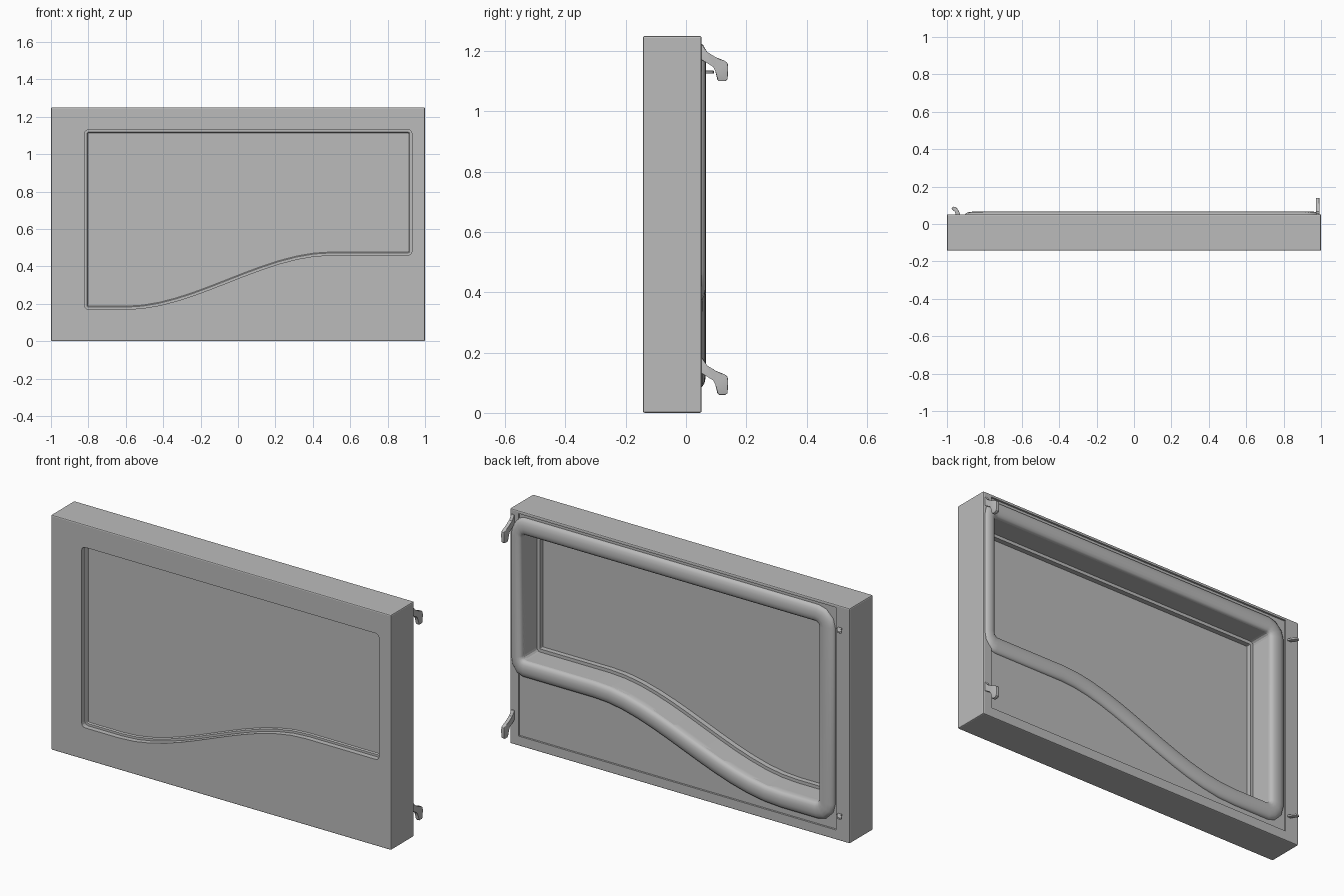
import bpy, bmesh, math
from mathutils import Vector

if "Cube" in bpy.data.objects:
    bpy.data.objects.remove(bpy.data.objects["Cube"], do_unlink=True)

grey = bpy.data.materials.new("plain grey")
grey.use_nodes = True
grey.diffuse_color = (0.5, 0.5, 0.5, 1)
grey.node_tree.nodes["Principled BSDF"].inputs["Base Color"].default_value = (0.5, 0.5, 0.5, 1)

LEFT, RIGHT, TOP, LOW, HIGH = -0.82, 0.93, 1.13, 0.17, 0.46


def finish(name, bm, smooth=False):
    bmesh.ops.recalc_face_normals(bm, faces=bm.faces)
    mesh = bpy.data.meshes.new(name)
    bm.to_mesh(mesh)
    bm.free()
    mesh.materials.append(grey)
    ob = bpy.data.objects.new(name, mesh)
    bpy.context.collection.objects.link(ob)
    if smooth:
        bpy.ops.object.select_all(action='DESELECT')
        bpy.context.view_layer.objects.active = ob
        ob.select_set(True)
        bpy.ops.object.shade_smooth_by_angle(angle=math.radians(35))
    return ob


def box(name, x, y, z, bevel=0.0):
    bm = bmesh.new()
    bmesh.ops.create_cube(bm, size=1)
    for v in bm.verts:
        v.co = [lo + (c + 0.5) * (hi - lo) for c, (lo, hi) in zip(v.co, (x, y, z))]
    if bevel:
        bmesh.ops.bevel(bm, geom=bm.edges[:], offset=bevel, segments=2, profile=0.5, affect='EDGES')
    return finish(name, bm)


def window_path():
    """Counter-clockwise window outline: rounded corners and a wavy lower edge."""
    r = 0.02
    pts = []

    def corner(cx, cz, start):
        for i in range(4):
            a = math.radians(start + 30 * i)
            pts.append(Vector((cx + r * math.cos(a), cz + r * math.sin(a))))

    corner(LEFT + r, LOW + r, 180)
    for i in range(13):
        t = i / 12
        pts.append(Vector((-0.6 + 1.1 * t, LOW + (HIGH - LOW) * t * t * (3 - 2 * t))))
    corner(RIGHT - r, HIGH + r, 270)
    corner(RIGHT - r, TOP - r, 0)
    corner(LEFT + r, TOP - r, 90)
    return pts


PATH = window_path()


def outline(offset):
    """Window outline pushed outward by offset; tighter on the hook side."""
    out = []
    for i, p in enumerate(PATH):
        a = (p - PATH[i - 1]).normalized()
        b = (PATH[(i + 1) % len(PATH)] - p).normalized()
        n = Vector((a.y + b.y, -a.x - b.x)).normalized()
        q = p + n * offset / n.dot(Vector((a.y, -a.x)))
        if q.x > RIGHT:
            q.x = RIGHT + (q.x - RIGHT) * 0.72
        out.append(q)
    return out


def loft(name, rings, capped, smooth=False):
    """Skin (offset, y) rings; capped fills both ends, otherwise the section closes."""
    bm = bmesh.new()
    loops = [[bm.verts.new((p.x, y, p.y)) for p in outline(o)] for o, y in rings]
    pairs = list(zip(loops, loops[1:]))
    if not capped:
        pairs.append((loops[-1], loops[0]))
    for a, b in pairs:
        for i in range(len(a)):
            bm.faces.new((a[i - 1], a[i], b[i], b[i - 1]))
    if capped:
        bm.faces.new(loops[0])
        bm.faces.new(loops[-1])
    return finish(name, bm, smooth)


def plate(name, profile, place, bevel):
    """Thin bevelled plate from a 2D profile; place maps (u, v, side) to a position."""
    bm = bmesh.new()
    a, b = [[bm.verts.new(place(u, v, s)) for u, v in profile] for s in (-1, 1)]
    bm.faces.new(a)
    bm.faces.new(b)
    for i in range(len(a)):
        bm.faces.new((a[i - 1], a[i], b[i], b[i - 1]))
    rims = [e for e in bm.edges if (e.verts[0] in a) == (e.verts[1] in a)]
    bmesh.ops.bevel(bm, geom=rims, offset=bevel, segments=2, profile=0.5, affect='EDGES')
    return finish(name, bm, True)


# Main door slab, with window opening and shallow rear pocket cut out
body = box("door_body", (-1, 1), (-0.143, 0.052), (0, 1.25), 0.006)
cutters = [loft("opening_cutter", [(0, -0.3), (0, 0.3)], True),
           box("pocket_cutter", (-0.92, 0.95), (0.042, 0.3), (0.052, 1.235))]
bpy.context.view_layer.objects.active = body
for c in cutters:
    c.hide_render = True
    mod = body.modifiers.new("cut", 'BOOLEAN')
    mod.object = c
    mod.solver = 'EXACT'
    bpy.ops.object.modifier_apply(modifier=mod.name)
    bpy.data.objects.remove(c, do_unlink=True)

# Window pane with a stepped lip behind it
loft("window_pane", [(-0.017, -0.102), (-0.017, -0.075), (0.003, -0.075),
                     (0.003, -0.115), (-0.012, -0.115), (-0.017, -0.109)], True)

# Padded seal around the window on the rear
loft("rear_seal", [(0, 0.02), (0, 0.048), (0.006, 0.057), (0.018, 0.063), (0.035, 0.066),
                   (0.055, 0.065), (0.072, 0.061), (0.083, 0.054), (0.088, 0.046),
                   (0.088, 0.03)], False, True)

# Latch hooks on one side
HOOK = [(0.04, 0.125), (0.056, 0.122), (0.068, 0.095), (0.098, 0.08), (0.128, 0.068),
        (0.138, 0.06), (0.14, 0.045), (0.138, 0.006), (0.13, 0), (0.11, 0),
        (0.103, 0.006), (0.1, 0.035), (0.092, 0.05), (0.06, 0.07), (0.04, 0.075)]
for name, z in (("upper_hook", 1.1), ("lower_hook", 0.06)):
    plate(name, HOOK, lambda u, v, s: (0.982 + 0.009 * s, u, z + v), 0.003)

# Small flat catches on the other side
CATCH = [(-0.93, 0.045), (-0.932, 0.06), (-0.942, 0.078), (-0.952, 0.09), (-0.968, 0.093),
         (-0.975, 0.085), (-0.97, 0.074), (-0.957, 0.068), (-0.952, 0.045)]
for name, z in (("upper_catch", 1.13), ("lower_catch", 0.14)):
    plate(name, CATCH, lambda u, v, s: (u, v, z + 0.005 * s), 0.002)
